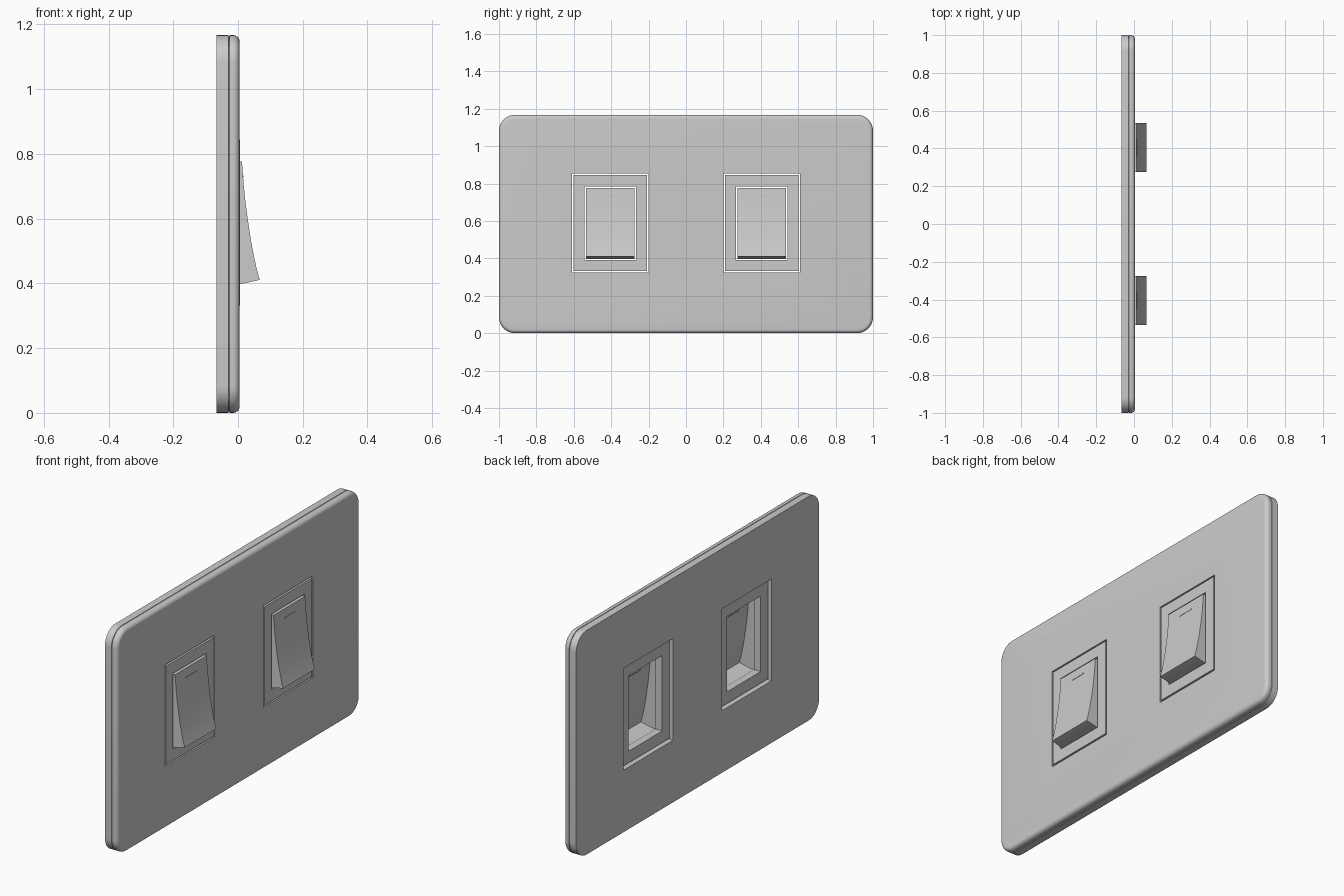
import bpy, bmesh, math

if "Cube" in bpy.data.objects:
    bpy.data.objects.remove(bpy.data.objects["Cube"])


def make_object(name, bm, smooth=True):
    bmesh.ops.recalc_face_normals(bm, faces=bm.faces[:])
    mesh = bpy.data.meshes.new(name)
    bm.to_mesh(mesh)
    bm.free()
    ob = bpy.data.objects.new(name, mesh)
    bpy.context.collection.objects.link(ob)
    if smooth:
        activate(ob)
        bpy.ops.object.shade_smooth_by_angle(angle=math.radians(30))
    return ob


def activate(ob):
    bpy.ops.object.select_all(action='DESELECT')
    ob.select_set(True)
    bpy.context.view_layer.objects.active = ob


def box(name, x, y, z):
    bm = bmesh.new()
    bmesh.ops.create_cube(bm, size=1)
    for v in bm.verts:
        v.co = [r[0] + (c + .5) * (r[1] - r[0]) for c, r in zip(v.co, (x, y, z))]
    return make_object(name, bm, False)


def cut(ob, y, z):
    # straight rectangular opening through the whole thickness
    cutter = box("cutter", (-.2, .2), y, z)
    cutter.hide_render = True
    mod = ob.modifiers.new("opening", 'BOOLEAN')
    mod.object = cutter
    mod.operation = 'DIFFERENCE'
    mod.solver = 'EXACT'
    activate(ob)
    bpy.ops.object.modifier_apply(modifier=mod.name)
    bpy.data.objects.remove(cutter, do_unlink=True)


def rounded_loop(bm, x, inset, radius=.085, n=10):
    verts = []
    hy, hz, r = 1 - inset, .5835 - inset, radius - inset
    for k, (sy, sz) in enumerate(((1, 1), (-1, 1), (-1, -1), (1, -1))):
        for i in range(n + 1):
            a = math.pi / 2 * (k + i / n)
            verts.append(bm.verts.new((x, sy * (hy - r) + r * math.cos(a),
                                       .5835 + sz * (hz - r) + r * math.sin(a))))
    return verts


# wall plate: two stacked layers with a fine seam and a rounded front edge
bm = bmesh.new()
stations = [(-.067, 0), (-.030, 0), (-.028, .005), (-.026, 0), (-.015, 0)]
for i in range(1, 7):
    a = math.pi / 2 * i / 6
    stations.append((-.015 + .02 * math.sin(a), .02 * (1 - math.cos(a))))
loops = [rounded_loop(bm, x, s) for x, s in stations]
for a, b in zip(loops, loops[1:]):
    for i in range(len(a)):
        j = (i + 1) % len(a)
        bm.faces.new((a[i], a[j], b[j], b[i]))
bm.faces.new(loops[0])
bm.faces.new(loops[-1])
plate = make_object("wall_plate", bm)

for side, name in ((-1, "left"), (1, "right")):
    c = side * .405

    def span(half):
        return (c - half, c + half)

    cut(plate, span(.204), (.323, .853))

    # switch surround, separated from the plate by a thin gap
    frame = box(name + "_switch_frame", (-.05, .006), span(.197), (.331, .845))
    cut(frame, span(.138), (.392, .785))

    # hollow rocker with a concave front, open at the back
    profile = [(-.02, .397), (.005, .397), (.067, .411), (.058, .444), (.049, .485),
               (.040, .533), (.032, .585), (.024, .643), (.018, .70), (.012, .777), (-.02, .777)]
    bm = bmesh.new()
    ends = [[bm.verts.new((x, y, z)) for x, z in profile] for y in span(.130)]
    for i in range(len(profile) - 1):
        bm.faces.new((ends[0][i], ends[0][i + 1], ends[1][i + 1], ends[1][i]))
    bm.faces.new(ends[0])
    bm.faces.new(ends[1])
    make_object(name + "_rocker", bm)

    # small indicator mark on the rocker
    box(name + "_indicator", (.010, .0175), span(.044), (.727, .733))

activate(plate)
bpy.ops.object.shade_smooth_by_angle(angle=math.radians(30))
